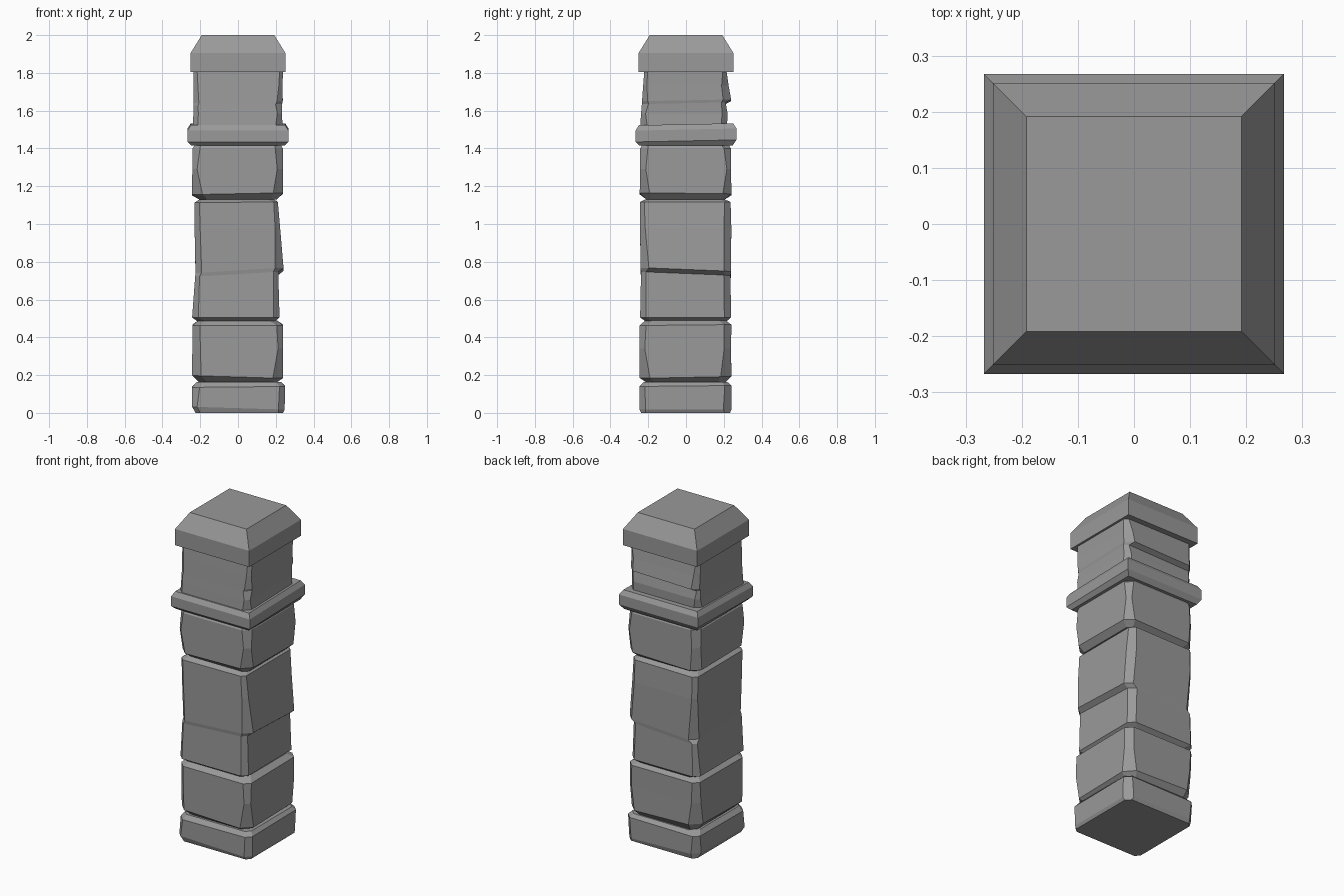
import bpy, bmesh, random
from mathutils import Vector

random.seed(4)

# Dark grey stone
grey = bpy.data.materials.new("dark_stone")
grey.diffuse_color = (0.32, 0.32, 0.32, 1)


def section(z, x0, x1, y0, y1, cuts, sx=0.0, sy=0.0):
    """Rectangle with four individually chamfered corners, tilted by sx, sy."""
    pts = []
    for (x, y), (dx, dy), c in zip(
            [(x0, y0), (x1, y0), (x1, y1), (x0, y1)],
            [(1, 1), (-1, 1), (-1, -1), (1, -1)], cuts):
        a, b = (x + dx * c, y), (x, y + dy * c)
        pts += [b, a] if dx == dy else [a, b]
    return [Vector((x, y, z + sx * x + sy * y)) for x, y in pts]


def loft(name, rings):
    bm = bmesh.new()
    loops = [[bm.verts.new(p) for p in r] for r in rings]
    n = len(loops[0])
    for lo, hi in zip(loops, loops[1:]):
        for i in range(n):
            j = (i + 1) % n
            bm.faces.new((lo[i], lo[j], hi[j], hi[i]))
    bm.faces.new(loops[0][::-1])
    bm.faces.new(loops[-1])
    bmesh.ops.recalc_face_normals(bm, faces=bm.faces)
    mesh = bpy.data.meshes.new(name)
    bm.to_mesh(mesh)
    bm.free()
    mesh.materials.append(grey)
    ob = bpy.data.objects.new(name, mesh)
    bpy.context.collection.objects.link(ob)
    return ob


def stone(name, rows, chip=0.01):
    """rows: z, x0, x1, y0, y1, corner cut, slope x, slope y"""
    rings = []
    for z, x0, x1, y0, y1, c, sx, sy in rows:
        cuts = [c + random.uniform(-chip, chip) for _ in range(4)]
        rings.append(section(z, x0, x1, y0, y1, cuts, sx, sy))
    return loft(name, rings)


def square_band(name, profile):
    """Sharp-cornered square moulding from (half width, z, tilt) points."""
    return loft(name, [[Vector((x * h, y * h, z + t * y * h)) for x, y in
                        ((-1, -1), (1, -1), (1, 1), (-1, 1))]
                       for h, z, t in profile])


# Base slab
stone("base_slab", [
    (0.00, -.225, .238, -.237, .233, .03, 0, 0),
    (0.025, -.243, .247, -.247, .241, .035, -.03, 0),
    (0.14, -.243, .249, -.247, .241, .035, .01, .01),
    (0.163, -.22, .23, -.225, .22, .035, 0, 0)])

# Lower block
stone("lower_block", [
    (0.162, -.205, .205, -.21, .21, .035, 0, 0),
    (0.195, -.243, .239, -.245, .24, .052, -.03, .02),
    (0.34, -.242, .239, -.245, .239, .035, 0, 0),
    (0.465, -.241, .239, -.245, .24, .04, 0, .01),
    (0.49, -.21, .205, -.215, .21, .035, 0, 0)])

# Tall middle stone, cracked with a ledge on the right side
stone("middle_stone", [
    (0.485, -.215, .195, -.215, .215, .03, 0, 0),
    (0.505, -.243, .22, -.243, .238, .033, 0, 0),
    (0.725, -.227, .213, -.238, .236, .03, .06, -.04),
    (0.745, -.225, .241, -.241, .238, .042, .06, -.04),
    (0.98, -.23, .223, -.243, .24, .03, 0, 0),
    (1.115, -.231, .211, -.243, .236, .028, .01, 0),
    (1.13, -.205, .19, -.215, .205, .028, 0, 0)])

# Upper block
stone("upper_block", [
    (1.13, -.205, .205, -.21, .205, .035, 0, 0),
    (1.158, -.243, .239, -.245, .24, .05, .02, -.01),
    (1.29, -.242, .239, -.244, .239, .032, 0, 0),
    (1.40, -.241, .238, -.243, .238, .032, 0, 0),
    (1.43, -.22, .22, -.225, .22, .032, 0, 0)])

# Collar moulding
square_band("collar", [
    (.247, 1.415, 0), (.267, 1.44, .02), (.267, 1.5, .02), (.25, 1.528, .02)])

# Neck stone, with a ledge on the back
stone("neck_stone", [
    (1.51, -.24, .237, -.243, .217, .03, 0, 0),
    (1.585, -.236, .232, -.238, .22, .03, 0, 0),
    (1.635, -.235, .234, -.234, .21, .026, .02, .02),
    (1.65, -.235, .237, -.233, .239, .037, .02, .02),
    (1.73, -.236, .236, -.227, .226, .028, 0, 0),
    (1.82, -.237, .238, -.22, .213, .026, 0, 0)])

# Cap
square_band("cap", [(.251, 1.806, 0), (.251, 1.905, 0), (.192, 2.0, 0)])
